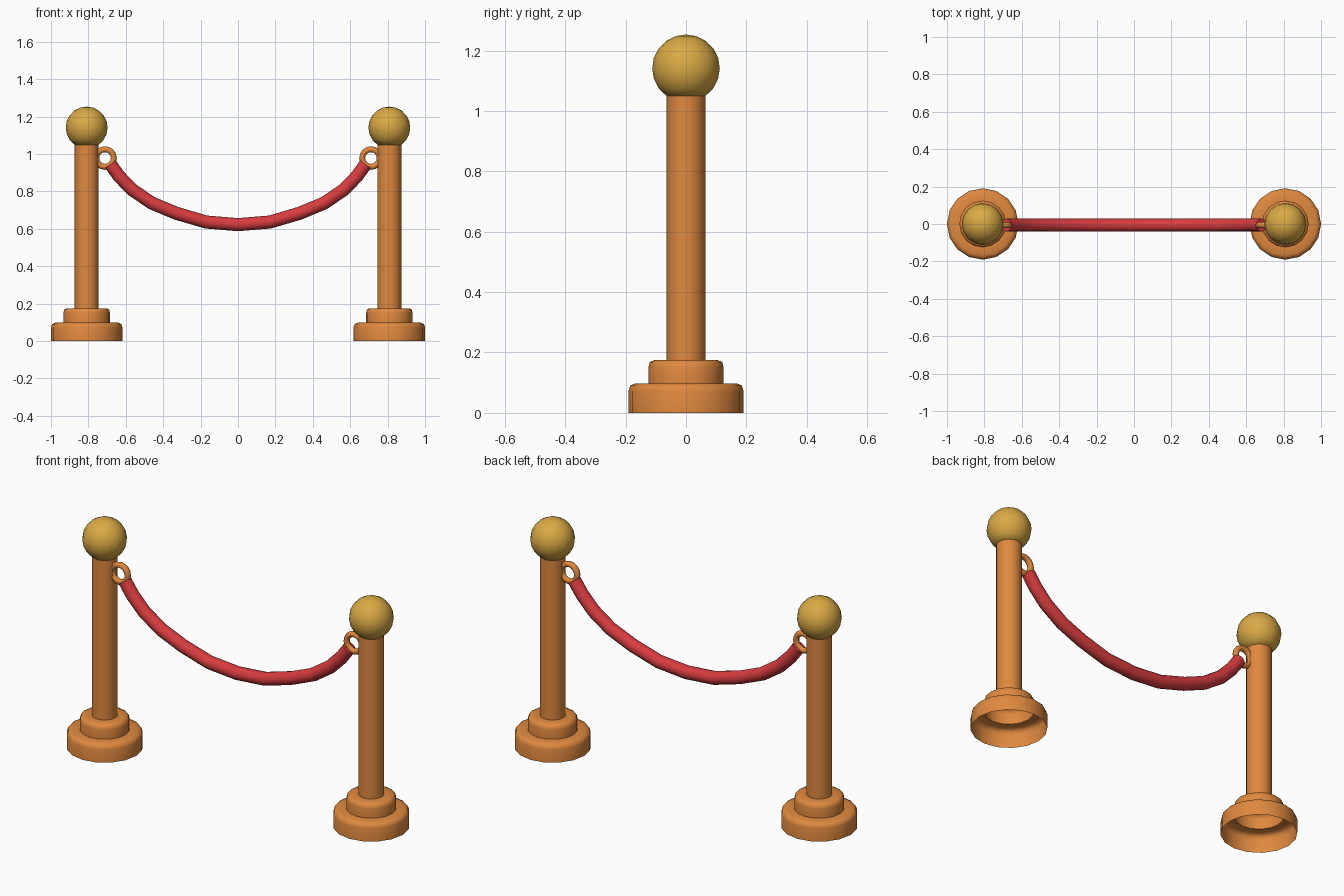
import bpy, bmesh, math
from mathutils import Vector

if "Cube" in bpy.data.objects:
    bpy.data.objects.remove(bpy.data.objects["Cube"])

SIDES = 16
POST_X = 0.809
ROPE_Y = -0.006


def material(name, rgb):
    m = bpy.data.materials.new(name)
    m.diffuse_color = (*rgb, 1)
    m.use_nodes = True
    m.node_tree.nodes["Principled BSDF"].inputs["Base Color"].default_value = m.diffuse_color
    return m


COPPER = material("copper", (0.74, 0.25, 0.05))
GOLD = material("gold", (0.70, 0.40, 0.06))
RED = material("red_velvet", (0.68, 0.045, 0.05))


def skin(name, rings, mat, cap=False, closed=False, angle=50):
    """Join equal rings of points into a smooth surface."""
    bm = bmesh.new()
    loops = [[bm.verts.new(p) for p in r] for r in rings]
    n = len(loops[0])
    pairs = list(zip(loops, loops[1:])) + ([(loops[-1], loops[0])] if closed else [])
    for a, b in pairs:
        for i in range(n):
            j = (i + 1) % n
            bm.faces.new((a[i], a[j], b[j], b[i]))
    if cap:
        bm.faces.new(loops[0][::-1])
        bm.faces.new(loops[-1])
    bmesh.ops.remove_doubles(bm, verts=bm.verts, dist=1e-5)
    bmesh.ops.recalc_face_normals(bm, faces=bm.faces)
    me = bpy.data.meshes.new(name)
    bm.to_mesh(me)
    bm.free()
    me.materials.append(mat)
    ob = bpy.data.objects.new(name, me)
    bpy.context.collection.objects.link(ob)
    bpy.ops.object.select_all(action='DESELECT')
    ob.select_set(True)
    bpy.context.view_layer.objects.active = ob
    bpy.ops.object.shade_smooth_by_angle(angle=math.radians(angle))
    return ob


def lathe(name, profile, x, mat):
    turns = [2 * math.pi * i / SIDES for i in range(SIDES)]
    rings = [[(x + r * math.cos(t), r * math.sin(t), z) for t in turns] for r, z in profile]
    return skin(name, rings, mat)


def tube(name, path, radius, sides, mat, closed=False):
    """Sweep a circle along a path lying in an xz plane."""
    pts = [Vector(p) for p in path]
    n, rings = len(pts), []
    for i, p in enumerate(pts):
        a = pts[(i - 1) % n] if closed or i > 0 else p
        b = pts[(i + 1) % n] if closed or i < n - 1 else p
        side = Vector((0, 1, 0))
        up = (b - a).normalized().cross(side)
        angs = [2 * math.pi * k / sides for k in range(sides)]
        rings.append([p + radius * (math.cos(t) * side + math.sin(t) * up) for t in angs])
    return skin(name, rings, mat, cap=not closed, closed=closed)


# Post: hollow stepped base running up into the pole
post = [(0.191, 0), (0.191, 0.072), (0.185, 0.090), (0.168, 0.098), (0.125, 0.098),
        (0.125, 0.150), (0.120, 0.168), (0.105, 0.175), (0.064, 0.175), (0.064, 1.055)]

# Ball: sphere cut off where it meets the pole
R, CZ = 0.112, 1.141
start = -math.acos(0.064 / R)
ball = [(0, 1.047)]
for i in range(9):
    a = start + (math.pi / 2 - start) * i / 8
    ball.append((R * math.cos(a), CZ + R * math.sin(a)))

for label, s in (("left", -1), ("right", 1)):
    lathe(label + "_post", post, s * POST_X, COPPER)
    lathe(label + "_ball", ball, s * POST_X, GOLD)
    # Ring holding the rope
    ring = [(s * 0.711 + 0.047 * math.cos(math.pi * i / 8), ROPE_Y,
             0.978 + 0.047 * math.sin(math.pi * i / 8)) for i in range(16)]
    tube(label + "_ring", ring, 0.016, 8, COPPER, closed=True)

# Hanging rope, mirrored about the middle
half = [(0.682, 0.945), (0.635, 0.880), (0.565, 0.808), (0.460, 0.737),
        (0.330, 0.683), (0.170, 0.636)]
path = [(-x, ROPE_Y, z) for x, z in half] + [(0, ROPE_Y, 0.622)]
path += [(x, ROPE_Y, z) for x, z in half[::-1]]
tube("rope", path, 0.035, 12, RED)
